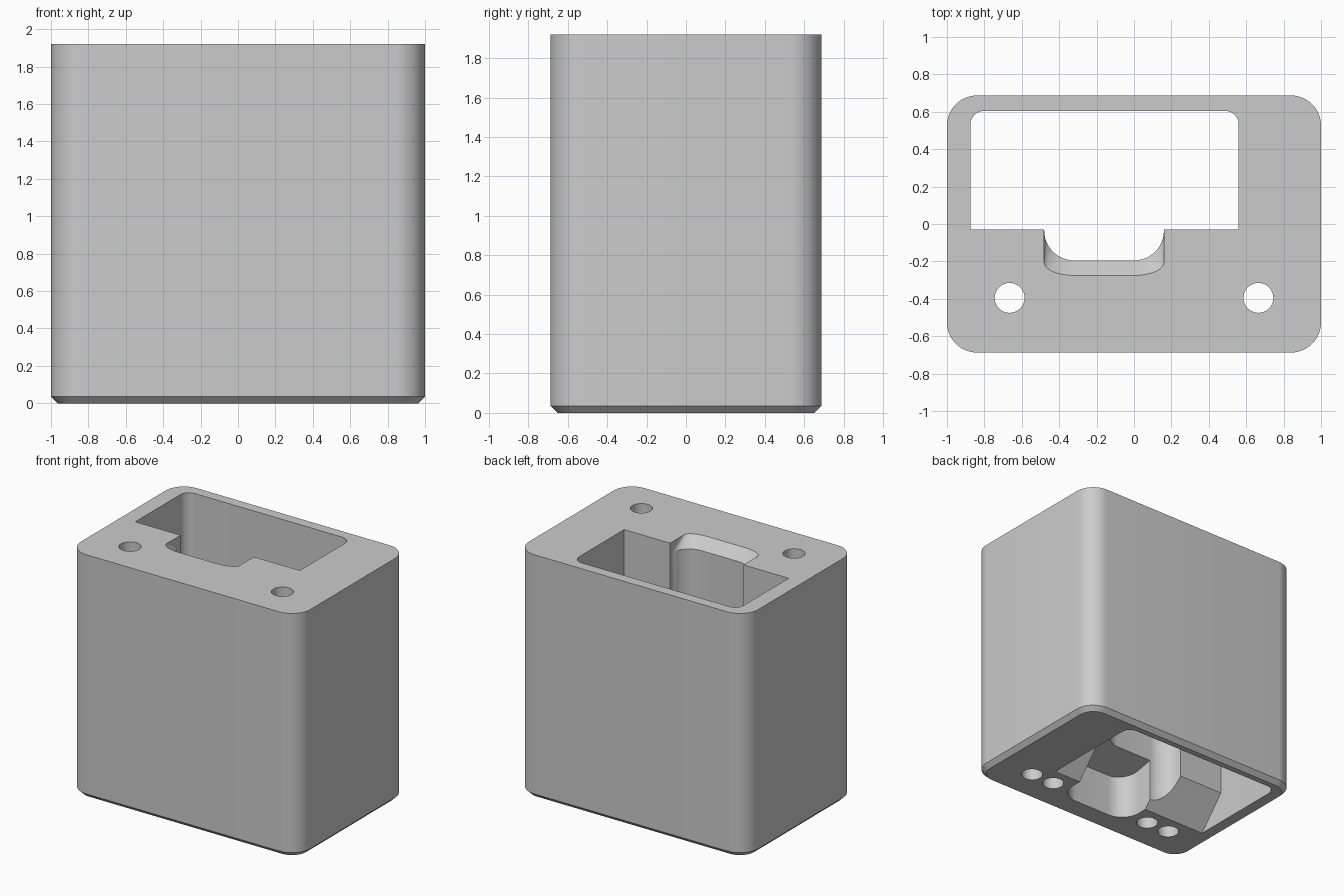
import bpy
import bmesh
from math import cos, sin, pi

if "Cube" in bpy.data.objects:
    bpy.data.objects.remove(bpy.data.objects["Cube"], do_unlink=True)

HEIGHT = 1.92


def outline(x0, x1, y0, y1, front, back, z, front_y=None):
    """Rectangle with rounded front and back corners; front_y flattens the front arcs."""
    ry = front if front_y is None else front_y
    corners = [(x0, y0, front, ry, 2), (x1, y0, front, ry, 3),
               (x1, y1, back, back, 0), (x0, y1, back, back, 1)]
    points = []
    for cx, cy, rx, r, quarter in corners:
        steps = 12 if rx else 0
        sx = 1 if quarter in (1, 2) else -1
        sy = 1 if quarter in (2, 3) else -1
        for i in range(steps + 1):
            a = (quarter + i / max(steps, 1)) * pi / 2
            if rx:
                points.append((cx + sx * rx + rx * cos(a), cy + sy * r + r * sin(a), z))
            else:
                points.append((cx, cy, z))
    return points


def hull(name, points):
    """Convex solid around a set of points."""
    mesh = bpy.data.meshes.new(name)
    bm = bmesh.new()
    for p in points:
        bm.verts.new(p)
    bmesh.ops.remove_doubles(bm, verts=bm.verts, dist=0.0001)
    result = bmesh.ops.convex_hull(bm, input=bm.verts)
    loose = [v for v in result["geom_interior"] if isinstance(v, bmesh.types.BMVert)]
    bmesh.ops.delete(bm, geom=loose, context="VERTS")
    bmesh.ops.dissolve_limit(bm, angle_limit=0.002, verts=bm.verts, edges=bm.edges)
    bmesh.ops.recalc_face_normals(bm, faces=bm.faces)
    bm.to_mesh(mesh)
    bm.free()
    obj = bpy.data.objects.new(name, mesh)
    bpy.context.collection.objects.link(obj)
    return obj


def hole(name, x, y, z0, z1, r=0.08):
    ring = [(x + r * cos(i * pi / 16), y + r * sin(i * pi / 16)) for i in range(32)]
    return hull(name, [(px, py, z) for px, py in ring for z in (z0, z1)])


# Outer block with a chamfered foot
c = 0.035
body = hull("housing_block",
            outline(-1 + c, 1 - c, -0.687 + c, 0.687 - c, 0.16 - c, 0.16 - c, 0)
            + outline(-1, 1, -0.687, 0.687, 0.16, 0.16, c)
            + outline(-1, 1, -0.687, 0.687, 0.16, 0.16, HEIGHT))

cutters = []

# Main through pocket
cutters.append(hull("pocket", [p for z in (-0.1, 2.1) for p in
                               outline(-0.875, 0.56, -0.03, 0.605, 0, 0.075, z)]))

# Ramp widening the pocket towards the underside
ramp_profile = [(0.1, -0.1), (-0.25, -0.1), (-0.25, 0), (-0.03, 0.25), (0.1, 0.25)]
cutters.append(hull("pocket_ramp", [(x, y, z) for x in (-0.875, 0.56)
                                    for y, z in ramp_profile]))

# Rounded channel in front of the pocket, full height
cutters.append(hull("channel", [p for z in (-0.1, 2.1) for p in
                                outline(-0.48, 0.16, -0.195, 0.1, 0.16, 0, z)]))

# Sloped lead-in at the top of the channel
lead = [p for z in (HEIGHT, 2.1) for p in
        outline(-0.48, 0.16, -0.275, 0.1, 0.16, 0, z, front_y=0.07)]
lead += outline(-0.48, 0.16, -0.195, 0.1, 0.16, 0, HEIGHT - 0.08)
cutters.append(hull("channel_lead_in", lead))

# Wider recess under the channel, its ceiling rising to the back
recess = outline(-0.32, 0.32, -0.49, 0.1, 0.16, 0, -0.1)
recess += [(x, y, 0.34 + 0.2 * (y + 0.49)) for x, y, z in recess]
cutters.append(hull("lower_recess", recess))

# Screw holes: outer pair runs through, inner pair is blind
for side in (-1, 1):
    cutters.append(hole("through_hole", side * 0.665, -0.395, -0.1, 2.1))
    cutters.append(hole("blind_hole", side * 0.46, -0.395, -0.1, 0.4))

bpy.ops.object.select_all(action="DESELECT")
bpy.context.view_layer.objects.active = body
body.select_set(True)
for cutter in cutters:
    cutter.hide_render = True
    mod = body.modifiers.new("cut", "BOOLEAN")
    mod.operation = "DIFFERENCE"
    mod.solver = "EXACT"
    mod.object = cutter
    bpy.ops.object.modifier_apply(modifier=mod.name)
    bpy.data.objects.remove(cutter, do_unlink=True)

# Plain grey finish
grey = bpy.data.materials.new("light_grey")
grey.use_nodes = True
grey.diffuse_color = (0.6, 0.6, 0.6, 1)
grey.node_tree.nodes["Principled BSDF"].inputs["Base Color"].default_value = (0.6, 0.6, 0.6, 1)
body.data.materials.clear()
body.data.materials.append(grey)
for poly in body.data.polygons:
    poly.material_index = 0

bpy.ops.object.shade_smooth_by_angle(angle=pi / 7)
